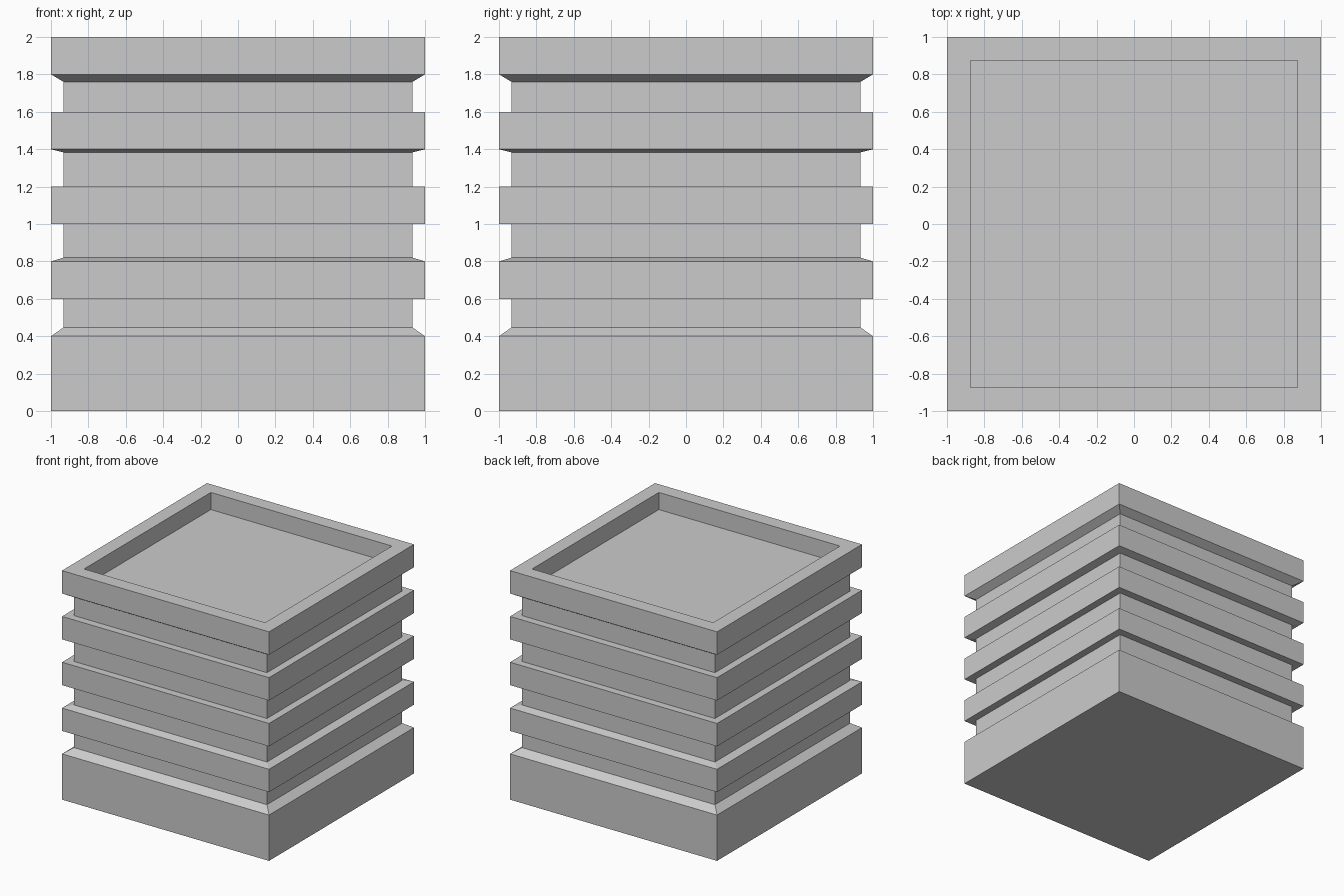
import bpy, bmesh

if "Cube" in bpy.data.objects:
    bpy.data.objects.remove(bpy.data.objects["Cube"])

# Square-section profile: (half width, height), from base outline up and into the top tray
G = 0.933
profile = [
    (1, 0), (1, 0.4),
    (G, 0.447), (G, 0.6), (1, 0.6), (1, 0.8),      # lower grooves, sloped sill
    (G, 0.82), (G, 1.0), (1, 1.0), (1, 1.2),
    (G, 1.2), (G, 1.383), (1, 1.4), (1, 1.6),      # upper grooves, sloped soffit
    (G, 1.6), (G, 1.76), (1, 1.8), (1, 2.0),
    (0.875, 2.0), (0.875, 1.85),                   # rim and recessed roof
]

bm = bmesh.new()
rings = [[bm.verts.new((sx * w, sy * w, z))
          for sx, sy in ((-1, -1), (1, -1), (1, 1), (-1, 1))]
         for w, z in profile]

# Banded walls
for low, high in zip(rings, rings[1:]):
    for i in range(4):
        j = (i + 1) % 4
        bm.faces.new((low[i], low[j], high[j], high[i]))

# Underside and roof floor
bm.faces.new(rings[0][::-1])
bm.faces.new(rings[-1])
bmesh.ops.recalc_face_normals(bm, faces=bm.faces)

mesh = bpy.data.meshes.new("banded_tower_block")
bm.to_mesh(mesh)
bm.free()
tower = bpy.data.objects.new("banded_tower_block", mesh)
bpy.context.collection.objects.link(tower)
